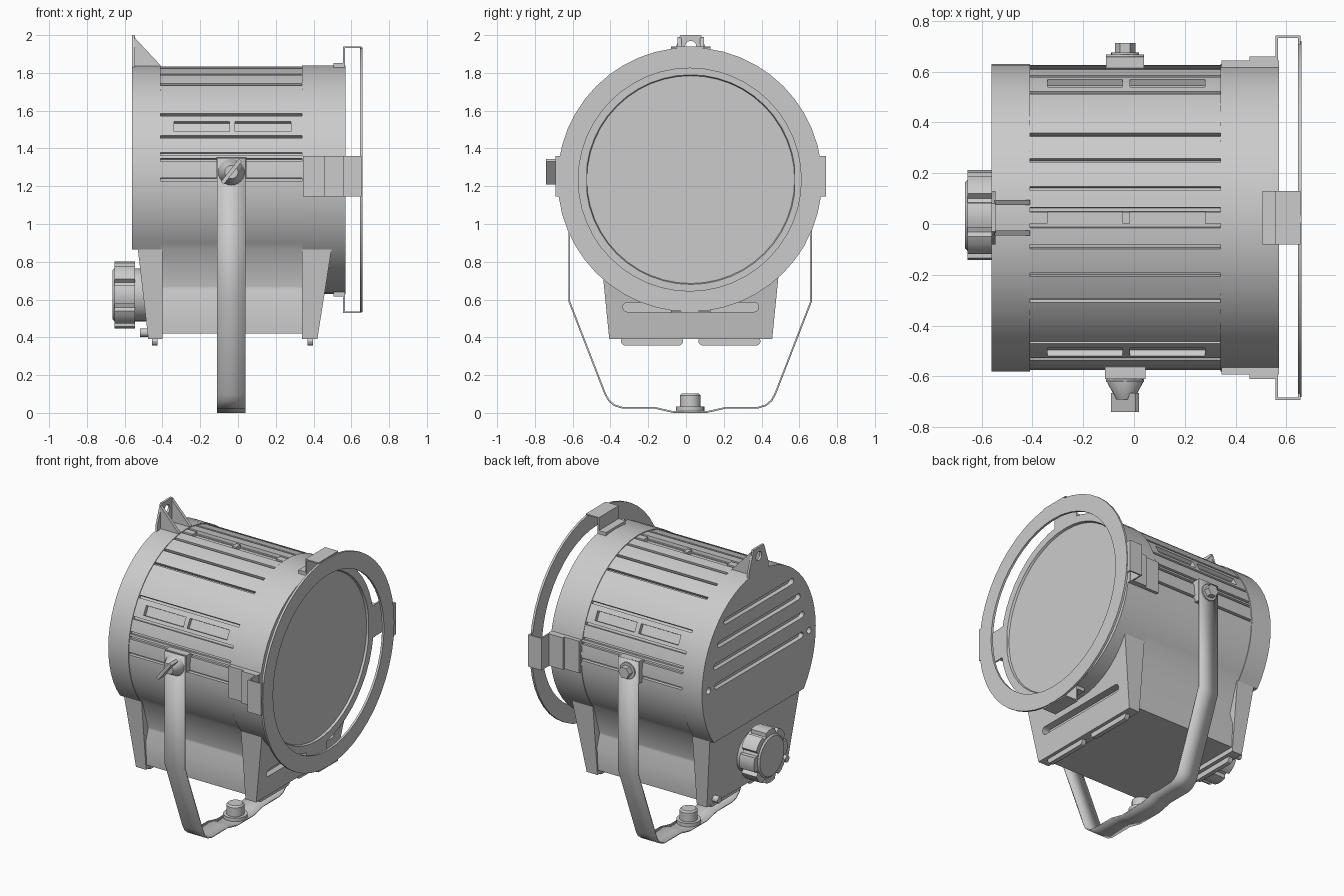
import bpy, bmesh, math
from mathutils import Vector

if "Cube" in bpy.data.objects:
    bpy.data.objects.remove(bpy.data.objects["Cube"])

CY, CZ = 0.025, 1.235          # lamp axis, running along x
YOKE_X = -0.035

grey = bpy.data.materials.new("metal_grey")
grey.use_nodes = True
grey.diffuse_color = (0.6, 0.6, 0.6, 1)
grey.node_tree.nodes["Principled BSDF"].inputs["Base Color"].default_value = (0.6, 0.6, 0.6, 1)


def finish(name, bm):
    bmesh.ops.recalc_face_normals(bm, faces=bm.faces)
    mesh = bpy.data.meshes.new(name)
    bm.to_mesh(mesh)
    bm.free()
    mesh.materials.append(grey)
    ob = bpy.data.objects.new(name, mesh)
    bpy.context.scene.collection.objects.link(ob)
    return ob


def prism(name, pts, axis, a, b):
    """Extrude a 2D outline along an axis; the outline lies in the other two axes."""
    place = {"x": lambda p, t: (t, p[0], p[1]),
             "y": lambda p, t: (p[0], t, p[1]),
             "z": lambda p, t: (p[0], p[1], t)}[axis]
    bm = bmesh.new()
    lo = [bm.verts.new(place(p, a)) for p in pts]
    hi = [bm.verts.new(place(p, b)) for p in pts]
    bm.faces.new(lo)
    bm.faces.new(hi)
    for i in range(len(pts)):
        j = (i + 1) % len(pts)
        bm.faces.new((lo[i], lo[j], hi[j], hi[i]))
    return finish(name, bm)


def box(name, x, y, z):
    return prism(name, [(x[0], y[0]), (x[1], y[0]), (x[1], y[1]), (x[0], y[1])], "z", *z)


def lathe(name, profile, origin, axis, sides=48, closed=False):
    """Revolve (distance along axis, radius) points around an axis."""
    bm = bmesh.new()
    vs = [bm.verts.new((r, 0, t)) for t, r in profile]
    pairs = list(zip(vs, vs[1:])) + ([(vs[-1], vs[0])] if closed else [])
    edges = [bm.edges.new(p) for p in pairs]
    bmesh.ops.spin(bm, geom=vs + edges, cent=(0, 0, 0), axis=(0, 0, 1),
                   angle=math.tau, steps=sides)
    bmesh.ops.remove_doubles(bm, verts=bm.verts, dist=1e-5)
    q = Vector(axis).to_track_quat("Z", "Y")
    for v in bm.verts:
        v.co = q @ v.co + Vector(origin)
    return finish(name, bm)


def cut(ob, cutters):
    for c in cutters:
        c.hide_render = True
        m = ob.modifiers.new("cut", "BOOLEAN")
        m.object, m.operation, m.solver = c, "DIFFERENCE", "EXACT"
    bpy.context.view_layer.update()
    baked = bpy.data.meshes.new_from_object(
        ob.evaluated_get(bpy.context.evaluated_depsgraph_get()))
    ob.modifiers.clear()
    ob.data = baked
    for c in cutters:
        bpy.data.objects.remove(c)


def polar(deg, r):
    a = math.radians(deg)
    return (CY + r * math.cos(a), CZ + r * math.sin(a))


def stadium(cy, cz, half, r):
    """Rounded slot outline."""
    pts = []
    for side, start in ((1, -90), (-1, 90)):
        for k in range(7):
            a = math.radians(start + 30 * k)
            pts.append((cy + side * (half - r) + r * math.cos(a), cz + r * math.sin(a)))
    return pts


# Ribbed housing with the lower box, one outline along the lamp axis
R = 0.6
half_grooves = [0, 10, 13, 22, 35, 57, 68, 79, 87]
grooves = half_grooves + [180 - g for g in half_grooves]
ring = [(a, R) for a in range(-38, 219, 4) if all(abs(a - g) > 1.4 for g in grooves)]
for g in grooves:
    ring += [(g - 0.8, R), (g - 0.7, R - 0.02), (g + 0.7, R - 0.02), (g + 0.8, R)]
outline = [polar(a, r) for a, r in sorted(ring)]
side = [(0.41, 0.67), (0.41, 0.655), (0.435, 0.58), (0.425, 0.42)]
outline += [(CY - y, z) for y, z in side] + [(CY + y, z) for y, z in reversed(side)]
housing = prism("housing", outline, "x", -0.42, 0.35)

# Recessed vents on both shoulders and the top
vents = []
for mid, half in ((28, 3), (152, 3), (90, 2.3)):
    for x0, x1 in ((-0.34, -0.045), (-0.015, 0.28)):
        vents.append(prism("vent_cutter", [polar(mid - half, 0.575), polar(mid + half, 0.575),
                                           polar(mid + half, 0.7), polar(mid - half, 0.7)],
                           "x", x0, x1))
cut(housing, vents)

# Back cap: circle cut off flat, with cooling slots and screw holes
cap = prism("back_cap", [polar(-37.7 + 255.4 * k / 40, 0.605) for k in range(41)],
            "x", -0.56, -0.41)
slots = [stadium(CY, CZ + dz, w, 0.02) for dz, w in
         ((0.4, 0.37), (0.27, 0.44), (0.135, 0.48), (0, 0.47))]
slots += [stadium(CY + s * 0.535, CZ, 0.022, 0.022) for s in (-1, 1)]
cut(cap, [prism("slot_cutter", s, "x", -0.6, -0.53) for s in slots])

# Front barrel with recessed lens
lathe("front_barrel", [(0.34, 0), (0.34, 0.605), (0.57, 0.605), (0.57, 0.555), (0.555, 0.55)],
      (0, CY, CZ), (1, 0, 0))
lathe("lens", [(0.5, 0), (0.5, 0.553), (0.555, 0.553), (0.555, 0)], (0, CY, CZ), (1, 0, 0))

# Filter frame ring and its four holding clips
lathe("filter_frame", [(0.645, 0.59), (0.66, 0.59), (0.66, 0.70), (0.645, 0.70)],
      (0, CY - 0.005, CZ), (1, 0, 0), closed=True)
for name, s in (("left", 1), ("right", -1)):
    def span(r0, r1):
        return sorted((CY + s * r0, CY + s * r1))
    z = (1.145, 1.36)
    box(name + "_clip_pad", (0.345, 0.57), span(0.55, 0.618), z)
    box(name + "_clip_base", (0.455, 0.567), span(0.6, 0.635), z)
    box(name + "_clip_riser", (0.557, 0.567), span(0.6, 0.717), z)
    box(name + "_clip_bridge", (0.557, 0.655), span(0.707, 0.717), z)
    box(name + "_clip_lip", (0.645, 0.655), span(0.66, 0.717), z)
for name, s in (("top", 1), ("bottom", -1)):
    def span(r0, r1):
        return sorted((CZ + s * r0, CZ + s * r1))
    y = (CY - 0.105, CY + 0.105)
    box(name + "_clip_base", (0.505, 0.567), y, span(0.58, 0.618))
    box(name + "_clip_riser", (0.557, 0.567), y, span(0.58, 0.705))
    box(name + "_clip_bridge", (0.557, 0.655), y, span(0.697, 0.705))

# Tapered end brackets of the lower box
ends = {"back_bracket": [(-0.40, 0.39), (-0.475, 0.39), (-0.53, 0.866), (-0.40, 0.866)],
        "front_bracket": [(0.34, 0.39), (0.42, 0.39), (0.495, 0.866), (0.34, 0.866)]}
for name, pts in ends.items():
    ob = prism(name, pts, "y", CY - 0.479, CY + 0.479)
    for v in ob.data.vertices:
        if v.co.z < 0.5:
            v.co.y = CY + (v.co.y - CY) * 0.9
    if name == "front_bracket":
        cut(ob, [prism("slot_cutter", stadium(CY, 0.56, 0.36, 0.025), "x", 0.40, 0.6)])

# Rounded lips under both brackets
for x in (-0.44, 0.383):
    for s in (-1, 1):
        prism("bottom_lip", stadium(CY + s * 0.205, 0.38, 0.165, 0.024), "x", x - 0.015, x + 0.015)

# Small pegs low on the back
for s in (-1, 1):
    lathe("back_peg", [(0, 0), (0, 0.022), (0.07, 0.022), (0.07, 0)],
          (-0.45, CY + s * 0.36, 0.425), (-1, 0, 0), 16)

# Focus knob with grip lobes
lobes = []
for k in range(8):
    for da, r in ((-19, 0.15), (-16, 0.175), (-6, 0.178), (6, 0.178), (16, 0.175), (19, 0.15)):
        a = math.radians(45 * k + da)
        lobes.append((CY + 0.01 + r * math.cos(a), 0.625 + r * math.sin(a)))
prism("focus_knob", lobes, "x", -0.655, -0.545)
lathe("knob_hub", [(0.45, 0), (0.45, 0.14), (0.655, 0.14), (0.665, 0.13), (0.665, 0)],
      (0, CY + 0.01, 0.625), (-1, 0, 0))

# Hanging eyelet with two gussets
eye = prism("eyelet_plate", [(CY - 0.105, 1.80), (CY + 0.105, 1.80), (CY + 0.105, 1.86),
                             (CY + 0.055, 2.0), (CY - 0.055, 2.0), (CY - 0.105, 1.86)],
            "x", -0.56, -0.545)
cut(eye, [prism("eye_cutter", stadium(CY, 1.94, 0.03, 0.03), "x", -0.6, -0.5)])
for s in (-1, 1):
    prism("eyelet_gusset", [(-0.55, 1.82), (-0.41, 1.82), (-0.41, 1.84), (-0.55, 1.99)], "y",
          CY + s * 0.06 - 0.01, CY + s * 0.06 + 0.01)

# Yoke: bent flat strip, mirrored about the lamp axis
half = [(0.64, 1.35), (0.64, 0.59), (0.45, 0.10), (0.43, 0.065), (0.40, 0.04), (0.36, 0.028),
        (0.19, 0.028), (0.14, 0.016), (0.09, 0.005)]
path = [(0.022 - y, z) for y, z in half] + [(0.022 + y, z) for y, z in reversed(half)]
bm = bmesh.new()
rows = [[bm.verts.new((YOKE_X + dx, y, z)) for dx in (-0.075, 0.075)] for y, z in path]
for p, q in zip(rows, rows[1:]):
    bm.faces.new((p[0], p[1], q[1], q[0]))
yoke = finish("yoke", bm)
m = yoke.modifiers.new("thickness", "SOLIDIFY")
m.thickness, m.offset = 0.009, 0

# Yoke pivots: pads, left bolt, right clamp with wing handle
box("right_pad", (-0.115, 0.045), (-0.61, -0.54), (1.24, 1.355))
box("left_pad", (-0.11, 0.04), (0.60, 0.665), (1.20, 1.35))
left = (YOKE_X, 0.66, 1.275)
lathe("left_bolt_washer", [(0, 0), (0, 0.055), (0.015, 0.055), (0.015, 0)], left, (0, 1, 0), 24)
lathe("left_bolt_head", [(0, 0), (0, 0.04), (0.052, 0.04), (0.052, 0)], left, (0, 1, 0), 6)
lathe("clamp_cone", [(0, 0), (0, 0.07), (0.02, 0.07), (0.085, 0.035), (0.085, 0)],
      (YOKE_X, -0.605, 1.275), (0, -1, 0), 24)
prism("clamp_handle", [(-0.09, 1.225), (-0.075, 1.21), (0.02, 1.33), (0.005, 1.345)],
      "y", -0.74, -0.665)

# Mounting bolt at the bottom of the yoke
lathe("mount_bolt", [(0.0, 0), (0.0, 0.075), (0.03, 0.075), (0.03, 0.055), (0.09, 0.055),
                     (0.1, 0.045), (0.1, 0)], (YOKE_X, 0.022, 0.003), (0, 0, 1), 24)

# Smooth round surfaces, keep edges crisp
for ob in bpy.context.scene.objects:
    if ob.type == "MESH":
        ob.select_set(True)
        bpy.context.view_layer.objects.active = ob
bpy.ops.object.shade_smooth_by_angle(angle=math.radians(30))
